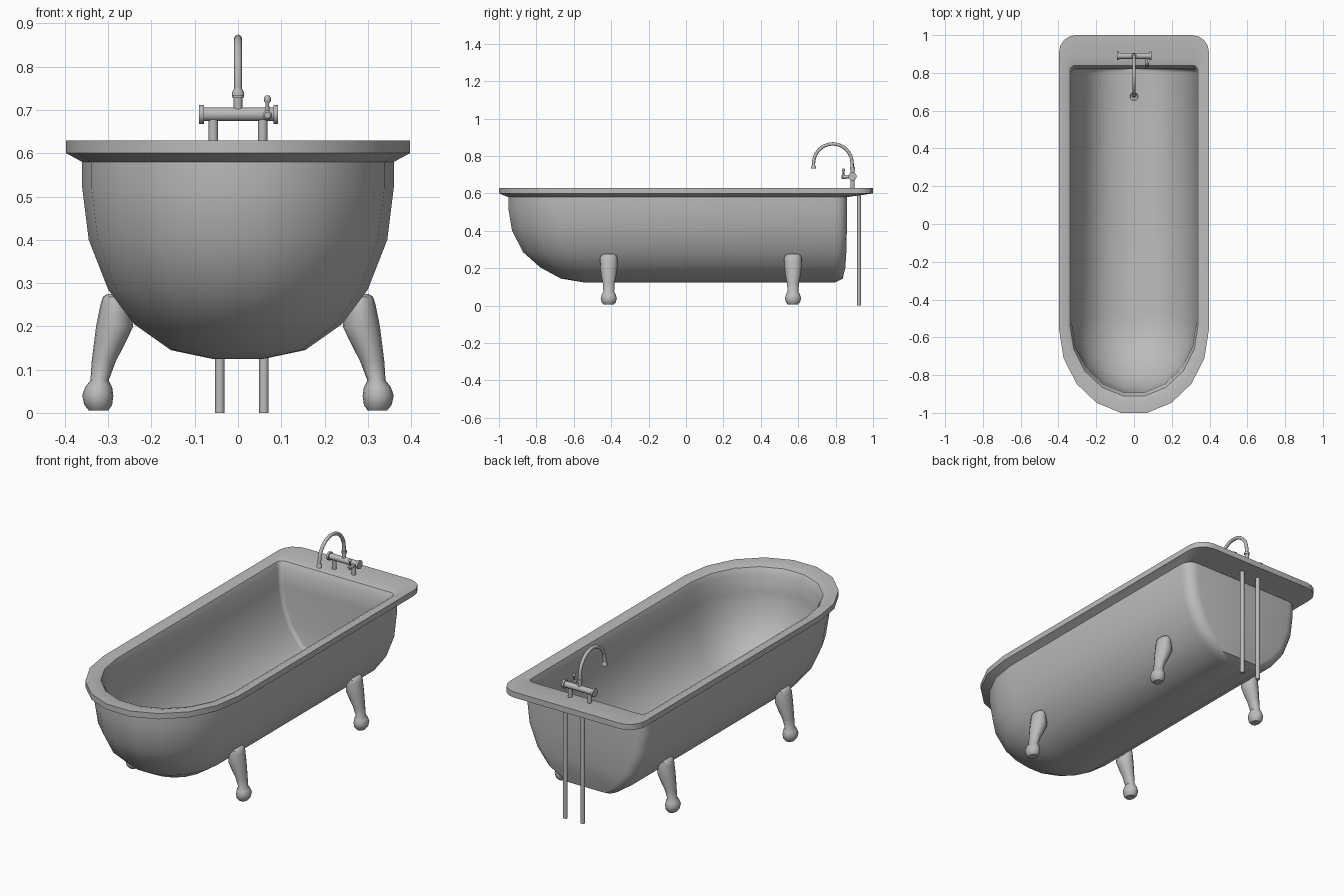
import bpy, bmesh, math
from mathutils import Vector

cube = bpy.data.objects.get("Cube")
if cube:
    bpy.data.objects.remove(cube, do_unlink=True)

grey = bpy.data.materials.new("plain grey")
grey.use_nodes = True
colour = (0.5, 0.5, 0.5, 1)
grey.diffuse_color = colour
grey.node_tree.nodes["Principled BSDF"].inputs["Base Color"].default_value = colour


def loft(name, rings, angle=40):
    """Skin a stack of closed rings, cap both ends, and smooth all but sharp edges."""
    bm = bmesh.new()
    loops = [[bm.verts.new(p) for p in ring] for ring in rings]
    for low, high in zip(loops, loops[1:]):
        n = len(low)
        for i in range(n):
            j = (i + 1) % n
            bm.faces.new((low[i], low[j], high[j], high[i]))
    bm.faces.new(loops[0][::-1])
    bm.faces.new(loops[-1])
    bmesh.ops.recalc_face_normals(bm, faces=bm.faces)
    for face in bm.faces:
        face.smooth = True
    mesh = bpy.data.meshes.new(name)
    bm.to_mesh(mesh)
    bm.free()
    mesh.set_sharp_from_angle(angle=math.radians(angle))
    mesh.materials.append(grey)
    obj = bpy.data.objects.new(name, mesh)
    bpy.context.collection.objects.link(obj)
    return obj


def turned(name, start, axis, profile, sides=16):
    """Round part: profile is a list of (distance along axis, radius)."""
    axis = Vector(axis).normalized()
    u = axis.orthogonal().normalized()
    v = axis.cross(u)
    turns = [math.tau * i / sides for i in range(sides)]
    return loft(name, [[Vector(start) + axis * d + (u * math.cos(a) + v * math.sin(a)) * r
                        for a in turns] for d, r in profile])


def rod(name, start, axis, length, radius):
    return turned(name, start, axis, [(0, radius), (length, radius)])


def tub_outline(w, z, front, back, corner):
    """Square back with rounded corners, elliptical front."""
    segs = 9
    centre = front + 1.12 * w
    corner = min(corner, w * 0.9)
    reach = (centre - front) / math.cos(math.pi / segs / 2)
    ring = []
    for i in range(segs + 1):
        a = math.pi * i / segs
        ring.append((-w * math.cos(a), centre - reach * math.sin(a), z))
    for side, begin in ((1, 0), (-1, math.pi / 2)):
        for i in range(5):
            a = begin + math.pi / 2 * i / 4
            ring.append((side * (w - corner) + corner * math.cos(a),
                         back - corner + corner * math.sin(a), z))
    return ring


# Tub: outer shell upward, over the rolled rim, then down the inside
# each row: half width, height, front end, back end, corner radius
shell = [
    (.06, .125, -.55, .80, .04),
    (.155, .145, -.67, .838, .05),
    (.24, .205, -.78, .852, .06),
    (.30, .285, -.87, .857, .06),
    (.345, .40, -.93, .86, .06),
    (.36, .52, -.95, .86, .06),
    (.36, .58, -.95, .86, .06),
    (.397, .60, -1, 1, .09),
    (.397, .63, -1, 1, .09),
    (.36, .63, -.945, .88, .04),
    (.34, .62, -.91, .84, .03),
    (.33, .59, -.89, .822, .02),
    (.325, .50, -.885, .82, .02),
    (.31, .40, -.87, .82, .02),
    (.27, .30, -.81, .82, .02),
    (.21, .215, -.71, .82, .02),
    (.13, .17, -.62, .82, .02),
    (.05, .155, -.52, .82, .02),
]
loft("tub", [tub_outline(*row) for row in shell])

# Drain in the tub floor
turned("drain", (0, .675, .15), (0, 0, 1), [(0, .033), (.012, .033), (.012, .022), (.008, .02)])

# Feet: ball, ankle and bulging upper leg
# each row: height, x centre, x radius, y radius
foot = [
    (.005, .322, .022, .026), (.018, .323, .032, .038), (.04, .324, .036, .043),
    (.06, .322, .031, .037), (.075, .32, .021, .029), (.12, .31, .028, .032),
    (.16, .297, .036, .04), (.20, .285, .043, .046), (.25, .285, .033, .047),
    (.268, .288, .024, .042), (.275, .29, .012, .03),
]
ring_angles = [math.tau * i / 16 for i in range(16)]
for end, y in (("front", -.413), ("back", .572)):
    for side, sign in (("left", 1), ("right", -1)):
        loft(f"{end}_{side}_foot",
             [[(sign * (x + rx * math.cos(a)), y + ry * math.sin(a), z) for a in ring_angles]
              for z, x, rx, ry in foot])

# Supply pipes and tap pillars
TAP_Y = .89
for side, pipe_x, pillar_x in (("left", .06, .057), ("right", -.042, -.057)):
    rod(f"{side}_supply_pipe", (pipe_x, .925, 0), (0, 0, 1), .61, .011)
    rod(f"{side}_tap_pillar", (pillar_x, TAP_Y, .625), (0, 0, 1), .06, .011)

# Mixer bar with flanged ends
turned("mixer_bar", (-.09, TAP_Y, .69), (1, 0, 0),
       [(0, .022), (.011, .022), (.011, .016), (.172, .016), (.172, .022), (.183, .022)])

# Collar below the spout
turned("spout_collar", (0, TAP_Y, .70), (0, 0, 1),
       [(0, .01), (.029, .01), (.029, .014), (.04, .014), (.04, .009)])

# Gooseneck spout swept along an arch
ARCH_Y, ARCH_Z, ARCH_R, TUBE = .785, .762, .103, .009
path = [(ARCH_Y + ARCH_R, .735, 0)]
for i in range(13):
    a = math.pi * i / 12
    path.append((ARCH_Y + ARCH_R * math.cos(a), ARCH_Z + ARCH_R * math.sin(a), a))
path.append((ARCH_Y - ARCH_R, .745, math.pi))
loft("spout", [[(TUBE * math.sin(t), y + TUBE * math.cos(t) * math.cos(a),
                 z + TUBE * math.cos(t) * math.sin(a)) for t in ring_angles]
               for y, z, a in path])
turned("spout_nozzle", (0, ARCH_Y - ARCH_R, .732), (0, 0, 1),
       [(0, .014), (.008, .014), (.018, .009)])

# Lever: stem forward from the bar, upright grip
LEVER_X = .068
turned("lever_stem", (LEVER_X, TAP_Y, .688), (0, -1, 0),
       [(0, .007), (.035, .007), (.035, .011), (.054, .011), (.058, .007)])
turned("lever_grip", (LEVER_X, .842, .69), (0, 0, 1),
       [(0, .005), (.025, .004), (.031, .008), (.038, .008), (.044, .004)])
